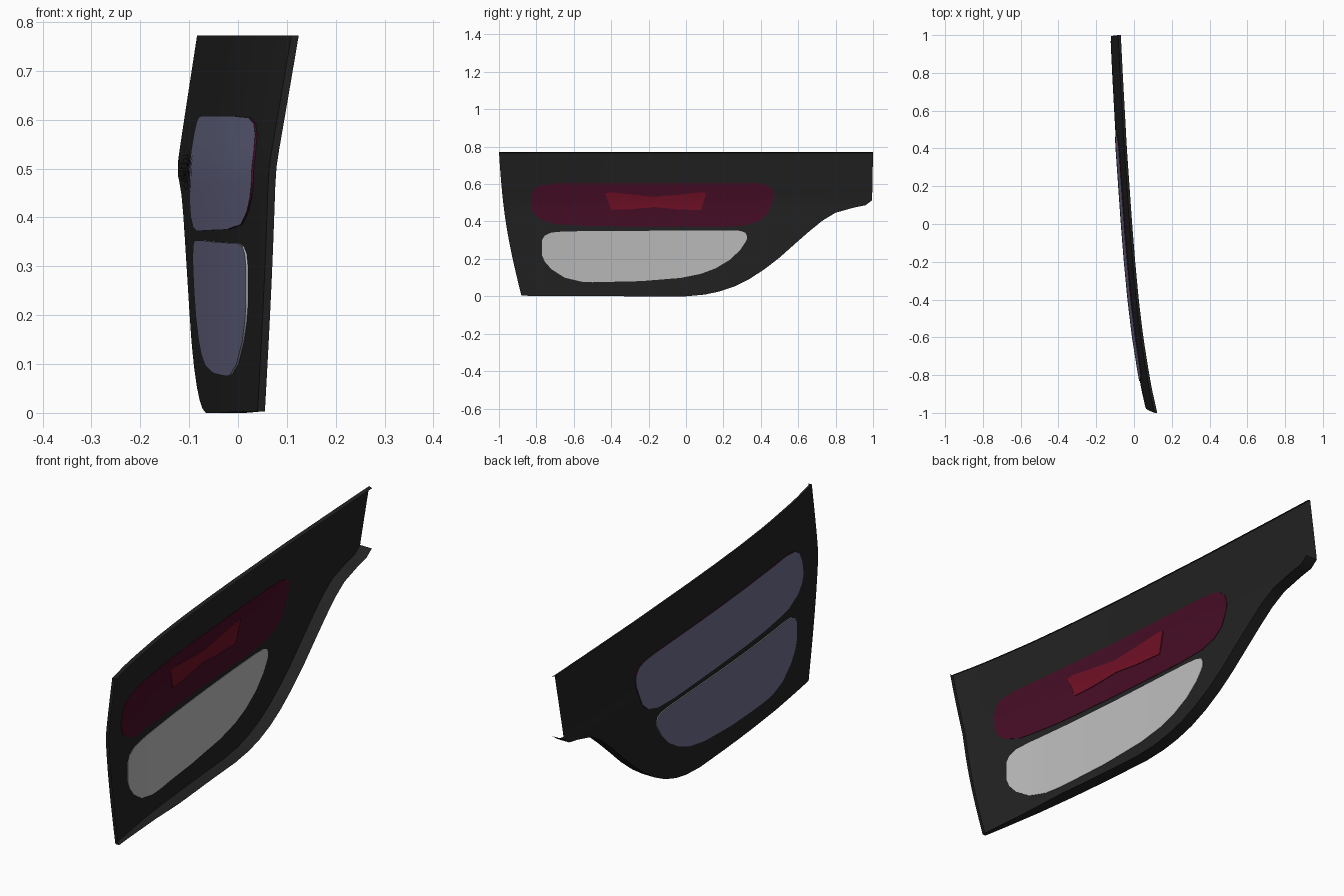
import bpy, bmesh, math

if "Cube" in bpy.data.objects:
    bpy.data.objects.remove(bpy.data.objects["Cube"])


def material(name, rgb):
    m = bpy.data.materials.new(name)
    m.diffuse_color = (*rgb, 1)
    m.use_nodes = True
    m.node_tree.nodes["Principled BSDF"].inputs["Base Color"].default_value = m.diffuse_color
    return m


BLACK = material("black trim", (0.016, 0.016, 0.016))
WINE = material("dark wine", (0.062, 0.004, 0.019))
RED = material("red", (0.16, 0.005, 0.018))
GREY = material("light grey", (0.5, 0.5, 0.5))
SLATE = material("slate backing", (0.15, 0.15, 0.26))

# Curved skin: x depends on length (y) and leans outward near the top (z)
BEND = [(-1, .067), (-.88, .04), (-.8, .025), (-.6, -.007), (-.4, -.031), (-.2, -.05), (0, -.066),
        (.2, -.08), (.4, -.094), (.6, -.105), (.8, -.116), (1, -.126)]


def lerp_table(table, v):
    for a, b in zip(table, table[1:]):
        if v <= b[0]:
            break
    t = (v - a[0]) / (b[0] - a[0])
    return [p + (q - p) * t for p, q in zip(a[1:], b[1:])]


def skin_x(y, z):
    s = z - 0.5
    return lerp_table(BEND, y)[0] + 0.155 * 0.5 * (s + math.sqrt(s * s + 0.0004))


def refine(table, step):
    """Keep the given stations and add more between them."""
    out = []
    for a, b in zip(table, table[1:]):
        n = max(1, math.ceil((b[0] - a[0]) / step))
        out += [tuple(p + (q - p) * i / n for p, q in zip(a, b)) for i in range(n)]
    return out + [table[-1]]


def grid_faces(bm, grid, mat=0):
    for c, d in zip(grid, grid[1:]):
        for i in range(len(c) - 1):
            bm.faces.new((c[i], d[i], d[i + 1], c[i + 1])).material_index = mat


def finish(name, bm, mats, recalc):
    if recalc:
        bmesh.ops.recalc_face_normals(bm, faces=bm.faces[:])
    me = bpy.data.meshes.new(name)
    bm.to_mesh(me)
    bm.free()
    for m in mats:
        me.materials.append(m)
    ob = bpy.data.objects.new(name, me)
    bpy.context.collection.objects.link(ob)
    for p in me.polygons:
        p.use_smooth = True
    me.set_sharp_from_angle(angle=math.radians(35))


def plate(name, table, front, back, mats, rows=8):
    """Thin inlaid plate following the skin; the inner face may use a second colour."""
    bm = bmesh.new()
    sides = []
    cols = refine(table, 0.06)
    for off in (front, back):
        sides.append([[bm.verts.new((skin_x(y, lo + (hi - lo) * i / rows) + off, y,
                                     lo + (hi - lo) * i / rows)) for i in range(rows + 1)]
                      for y, lo, hi in cols])
    grid_faces(bm, sides[0], 0)
    grid_faces(bm, sides[1], len(mats) - 1)

    def rim(g):
        return ([c[0] for c in g] + g[-1][1:] + [c[-1] for c in g[-2::-1]] + g[0][-2:0:-1])
    a, b = rim(sides[0]), rim(sides[1])
    for i in range(len(a)):
        j = (i + 1) % len(a)
        bm.faces.new((a[i], a[j], b[j], b[i]))
    finish(name, bm, mats, True)


# Door skin with turned-out lips along bottom, top and front
BOTTOM = [(-.88, .003), (-.6, .002), (-.3, 0), (0, 0), (.1, .009), (.18, .026), (.26, .053), (.34, .093),
          (.42, .145), (.5, .207), (.58, .278), (.66, .348), (.73, .405), (.8, .447), (.9, .475),
          (.96, .487), (.995, .513)]
TOP_Z, ROWS = 0.772, 20
bm = bmesh.new()
grid = []
for y0, z0 in refine(BOTTOM, 0.06):
    t = (y0 + .88) / 1.875
    y1 = -1 + 2 * t
    col = []
    for i in range(ROWS + 1):
        f = i / ROWS
        z = z0 + (TOP_Z - z0) * f
        y = y0 + (y1 - y0) * f - 0.022 * math.sin(math.pi * f) * (1 - t) ** 4
        col.append(bm.verts.new((skin_x(y, z), y, z)))
    grid.append(col)
grid_faces(bm, grid)


def lip(edge, width, drop=0):
    n = len(edge) - 1
    outer = [bm.verts.new((v.co.x + width(i / n), v.co.y, v.co.z - drop)) for i, v in enumerate(edge)]
    for i in range(n):
        bm.faces.new((edge[i], outer[i], outer[i + 1], edge[i + 1]))


lip([c[0] for c in grid], lambda t: 0.018 + 0.037 * min(1, t / 0.2))
lip([c[-1] for c in grid][::-1], lambda t: 0.014, 0.006)
lip(grid[0][::-1], lambda t: 0.015)
finish("door_skin", bm, [BLACK], False)

# Upper insert
plate("upper_insert", [(-.83, .47, .53), (-.815, .44, .57), (-.78, .412, .592), (-.7, .385, .604),
                       (-.5, .375, .607), (.2, .372, .607), (.32, .38, .607), (.39, .402, .604),
                       (.435, .44, .594), (.462, .5, .572), (.47, .525, .55)],
      0.002, -0.004, [WINE, SLATE])

# Lower insert
plate("lower_insert", [(-.77, .22, .3), (-.755, .185, .325), (-.72, .145, .341), (-.65, .1, .347),
                       (-.56, .078, .348), (-.5, .075, .348), (-.24, .081, .35), (-.03, .098, .352),
                       (.08, .12, .353), (.16, .15, .353), (.235, .195, .353), (.29, .248, .35),
                       (.318, .29, .34), (.325, .305, .325)],
      0.002, -0.004, [GREY, SLATE])

# Waisted accent on the upper insert
plate("waisted_accent", [(-.43, .545, .552), (-.4, .463, .556), (-.3, .465, .545), (-.17, .477, .532),
                         (-.05, .465, .542), (.08, .46, .556), (.105, .545, .555)],
      0.005, 0.001, [RED])
